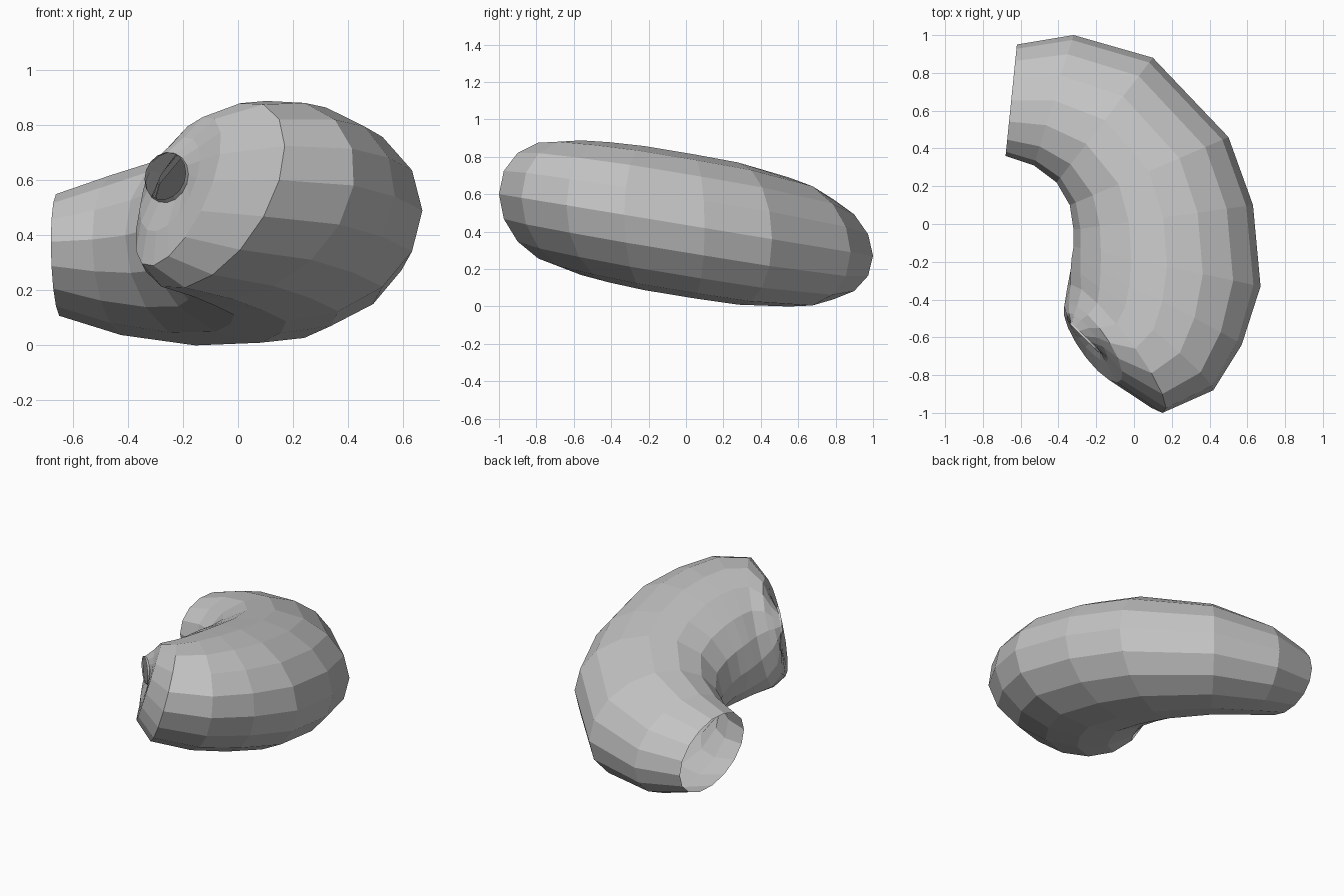
import bpy, bmesh, math
from mathutils import Vector

cube = bpy.data.objects.get("Cube")
if cube:
    bpy.data.objects.remove(cube)

SIDES = 16

# Cross-sections from the wide open end to the narrow neck:
# outer x, y, inner x, y, half thickness, sideways lean, lift
SECTIONS = [
    (-.62, .95, -.68, .36, .22, 0, 0),
    (-.32, 1.0, -.53, .31, .29, 0, 0),
    (.10, .88, -.41, .22, .345, 0, 0),
    (.50, .46, -.34, .10, .38, 0, 0),
    (.63, .10, -.32, -.03, .385, 0, 0),
    (.67, -.33, -.32, -.12, .385, 0, 0),
    (.57, -.64, -.33, -.18, .375, .03, 0),
    (.42, -.88, -.335, -.24, .36, .06, 0),
    (.15, -1.0, -.335, -.32, .335, .10, 0),
    (-.09, -.84, -.345, -.42, .27, .09, .02),
    (-.15, -.73, -.345, -.47, .17, .05, .05),
    (-.18, -.67, -.335, -.52, .09, 0, .075),
    (-.19, -.68, -.34, -.53, .085, 0, .08),
]


def slope(x, y):
    """Point on the tilted middle plane of the body."""
    return Vector((x, y, .435 - .165 * y))


# Plain grey material
grey = bpy.data.materials.new("plain_grey")
grey.use_nodes = True
colour = (.55, .55, .55, 1)
grey.diffuse_color = colour
grey.node_tree.nodes["Principled BSDF"].inputs["Base Color"].default_value = colour

# Bent pouch: loft elliptical rings, leaving both ends open
bm = bmesh.new()
rings = []
for ox, oy, ix, iy, half, lean, lift in SECTIONS:
    outer, inner = slope(ox, oy), slope(ix, iy)
    centre = (outer + inner) / 2 + Vector((0, 0, lift))
    across = (outer - inner) / 2
    up = Vector((lean, 0, half))
    ring = []
    for k in range(SIDES):
        a = math.tau * k / SIDES
        ring.append(bm.verts.new(centre + across * math.cos(a) + up * math.sin(a)))
    rings.append(ring)

for a, b in zip(rings, rings[1:]):
    for k in range(SIDES):
        n = (k + 1) % SIDES
        bm.faces.new((a[k], a[n], b[n], b[k]))
bmesh.ops.recalc_face_normals(bm, faces=bm.faces)

# Rest the lowest point on the ground
lowest = min(v.co.z for v in bm.verts)
bmesh.ops.translate(bm, verts=bm.verts, vec=(0, 0, -lowest))

mesh = bpy.data.meshes.new("curved_pouch")
bm.to_mesh(mesh)
bm.free()
mesh.materials.append(grey)
pouch = bpy.data.objects.new("curved_pouch", mesh)
bpy.context.collection.objects.link(pouch)
